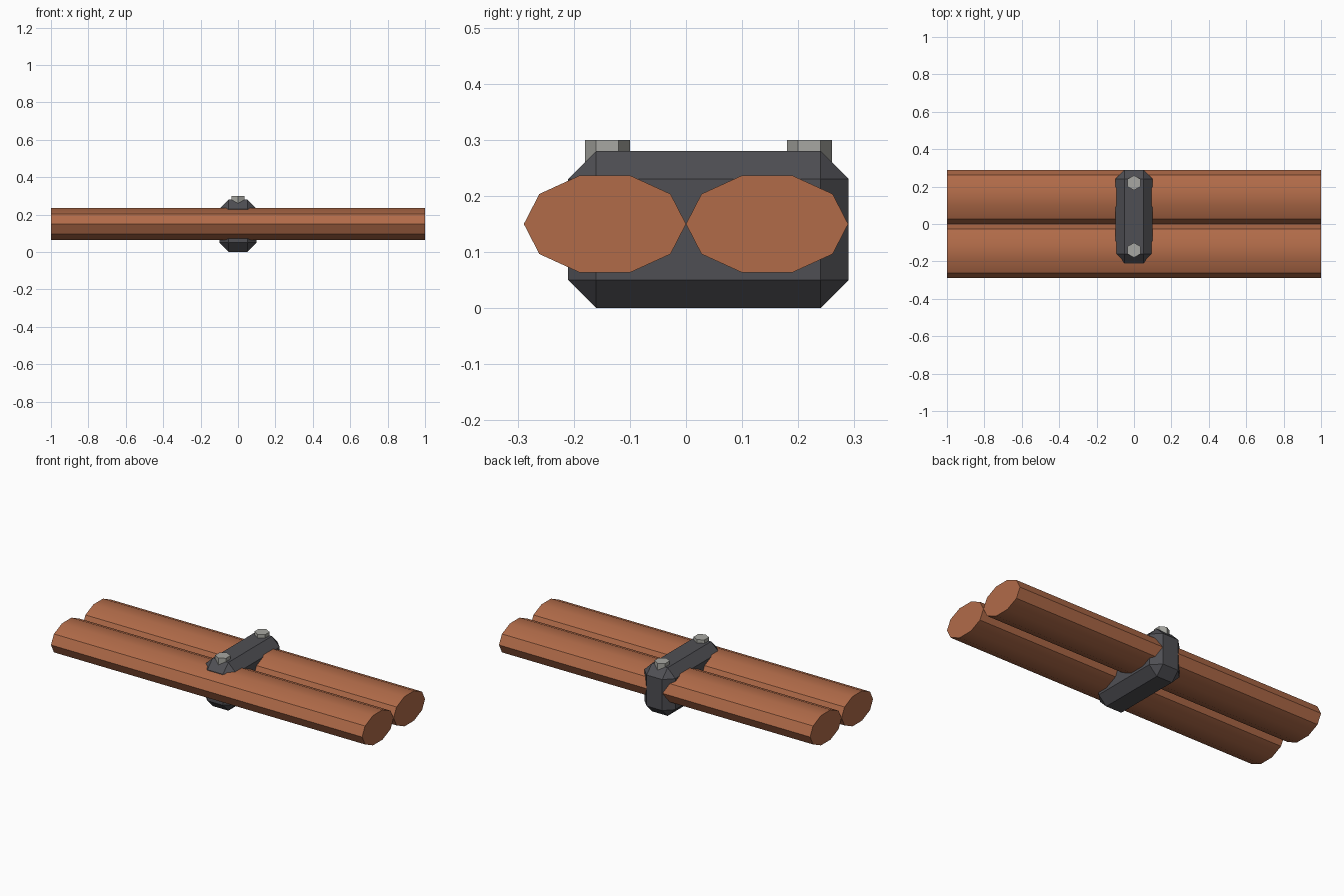
import bpy, bmesh, math
from mathutils import Matrix

if "Cube" in bpy.data.objects:
    bpy.data.objects.remove(bpy.data.objects["Cube"])


def material(name, rgb):
    m = bpy.data.materials.new(name)
    m.diffuse_color = (*rgb, 1.0)
    m.use_nodes = True
    m.node_tree.nodes["Principled BSDF"].inputs["Base Color"].default_value = m.diffuse_color
    return m


COPPER = material("copper", (0.44, 0.147, 0.066))
DARK = material("dark_grey", (0.078, 0.078, 0.088))
STEEL = material("light_steel", (0.39, 0.39, 0.36))


def finish(name, bm, mat):
    me = bpy.data.meshes.new(name)
    bmesh.ops.recalc_face_normals(bm, faces=bm.faces)
    bm.to_mesh(me)
    bm.free()
    me.materials.append(mat)
    ob = bpy.data.objects.new(name, me)
    bpy.context.collection.objects.link(ob)
    return ob


def prism(name, sides, radius, depth, matrix, mat):
    bm = bmesh.new()
    bmesh.ops.create_cone(bm, cap_ends=True, segments=sides, radius1=radius,
                          radius2=radius, depth=depth)
    # put a corner on the local +y axis
    bmesh.ops.rotate(bm, verts=bm.verts, matrix=Matrix.Rotation(
        math.pi / 2 - math.atan2(*[bm.verts[:][0].co[i] for i in (1, 0)]), 3, 'Z'))
    bmesh.ops.transform(bm, verts=bm.verts, matrix=matrix)
    return finish(name, bm, mat)


# Two flattened ten-sided pipes lying along x
for name, y in (("front_pipe", -0.1445), ("back_pipe", 0.1445)):
    m = (Matrix.Translation((0, y, 0.15)) @ Matrix.Diagonal((1, 0.1445, 0.091, 1))
         @ Matrix.Rotation(math.pi / 2, 4, 'Y'))
    pipe = prism(name, 10, 1.0, 2.0, m, COPPER)
    bpy.ops.object.select_all(action='DESELECT')
    pipe.select_set(True)
    bpy.context.view_layer.objects.active = pipe
    bpy.ops.object.shade_smooth_by_angle(angle=math.radians(30))

# Chamfered clamp block around the pipes, offset towards the back
bm = bmesh.new()
bmesh.ops.create_cube(bm, size=1.0, matrix=Matrix.Translation((0, 0.04, 0.14))
                      @ Matrix.Diagonal((0.2, 0.5, 0.28, 1)))
bmesh.ops.bevel(bm, geom=bm.edges[:], offset=0.05, offset_type='OFFSET',
                segments=1, affect='EDGES', profile=0.5)
finish("clamp", bm, DARK)

# Hexagonal bolt heads on top of the clamp
for name, y in (("front_bolt", -0.14), ("back_bolt", 0.22)):
    prism(name, 6, 0.04, 0.08, Matrix.Translation((0, y, 0.26)), STEEL)
